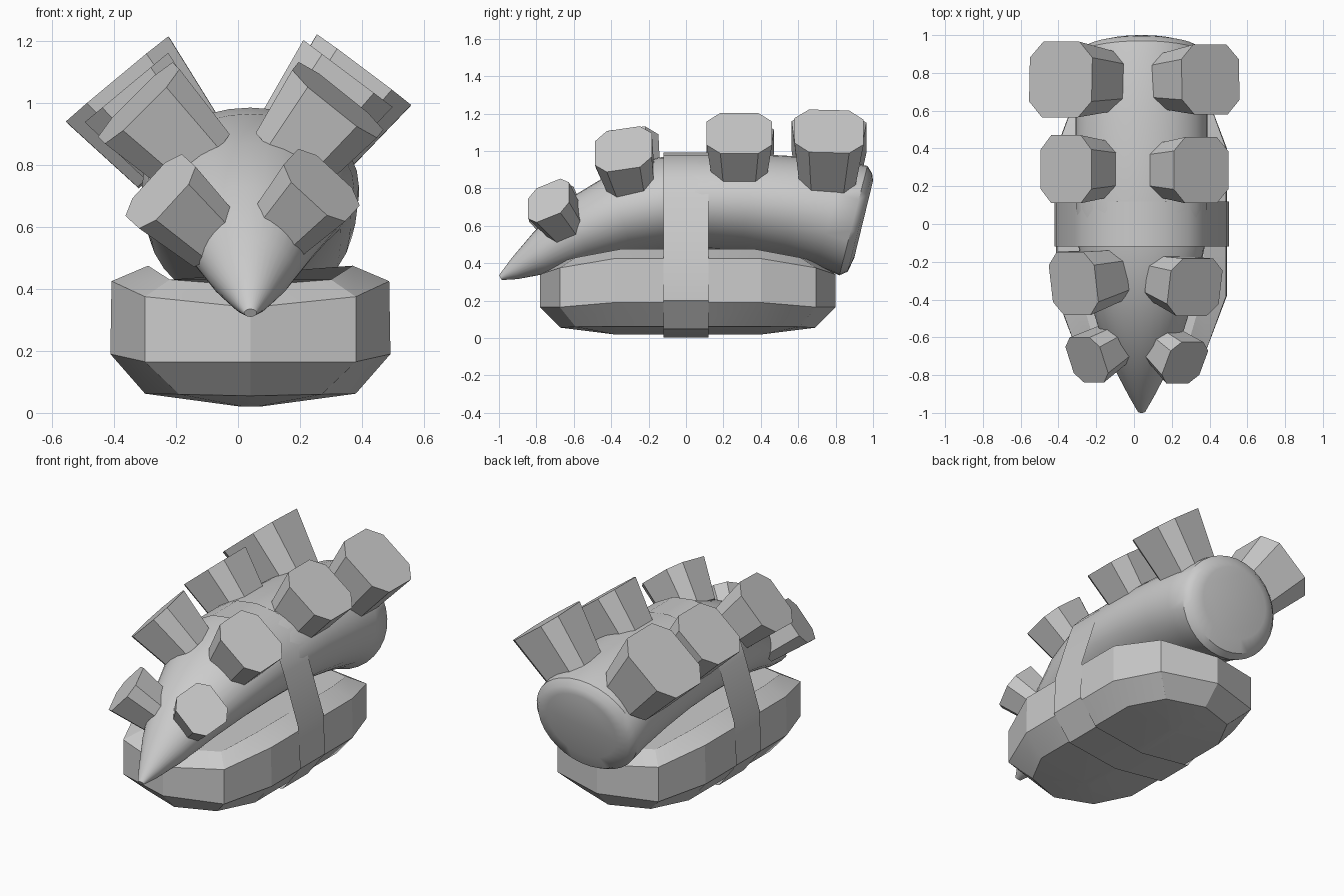
import bpy, bmesh, math
from mathutils import Vector

cube = bpy.data.objects.get("Cube")
if cube:
    bpy.data.objects.remove(cube, do_unlink=True)

CX = 0.04  # the body sits slightly to its left

grey = bpy.data.materials.new("plain_grey")
grey.use_nodes = True
grey.diffuse_color = (0.6, 0.6, 0.6, 1)
grey.node_tree.nodes["Principled BSDF"].inputs["Base Color"].default_value = (0.6, 0.6, 0.6, 1)


def loft(name, rings, angle, cap=True, closed=True):
    """Skin a list of equal-length point rings into one object."""
    bm = bmesh.new()
    rows = [[bm.verts.new(p) for p in ring] for ring in rings]
    n = len(rows[0])
    for a, b in zip(rows, rows[1:]):
        for i in range(n if closed else n - 1):
            j = (i + 1) % n
            bm.faces.new((a[i], a[j], b[j], b[i]))
    if cap:
        bm.faces.new(rows[0][::-1])
        bm.faces.new(rows[-1])
    bmesh.ops.recalc_face_normals(bm, faces=bm.faces)
    mesh = bpy.data.meshes.new(name)
    bm.to_mesh(mesh)
    bm.free()
    mesh.materials.append(grey)
    obj = bpy.data.objects.new(name, mesh)
    bpy.context.collection.objects.link(obj)
    bpy.ops.object.select_all(action='DESELECT')
    obj.select_set(True)
    bpy.context.view_layer.objects.active = obj
    bpy.ops.object.shade_smooth_by_angle(angle=math.radians(angle))
    return obj


# Tentacle: top point (y, z), bottom point (y, z), half width
SECTIONS = [
    (-1.0, .335, -.985, .31, .02), (-.93, .43, -.90, .315, .065),
    (-.82, .56, -.74, .345, .135), (-.65, .73, -.5, .41, .22),
    (-.42, .87, -.28, .455, .29), (-.15, .965, -.08, .475, .335),
    (.08, .985, .08, .48, .35), (.35, .985, .3, .465, .35),
    (.62, .97, .52, .43, .35), (.85, .945, .7, .385, .345),
    (.97, .92, .82, .335, .335), (.995, .88, .865, .355, .3),
    (1.0, .84, .9, .43, .23),
]


def section_ring(s, n=32):
    top, bottom = Vector((CX, s[0], s[1])), Vector((CX, s[2], s[3]))
    mid, up = (top + bottom) / 2, (top - bottom) / 2
    side = Vector((s[4], 0, 0))
    return [mid + side * math.cos(t) + up * math.sin(t)
            for t in (math.tau * i / n for i in range(n))]


loft("tentacle", [section_ring(s) for s in SECTIONS], 40)


# Rice block: faceted rings from the underside to the top
def rice_ring(ends, corner, side, z_end, z_corner, z_side):
    right = [(0, -ends, z_end), (corner[0], -corner[1], z_corner),
             (side[0], -side[1], z_side), (side[0], 0, z_side),
             (side[0], side[1], z_side), (corner[0], corner[1], z_corner)]
    left = [(-x, -y, z) for x, y, z in right]
    return [(CX + x, y + .01, z) for x, y, z in right + left]


loft("rice_block", [
    rice_ring(.4, (.02, .4), (.03, .38), .02, .02, .02),
    rice_ring(.68, (.23, .6), (.34, .39), .055, .06, .062),
    rice_ring(.79, (.34, .685), (.452, .39), .165, .165, .19),
    rice_ring(.79, (.34, .685), (.448, .39), .34, .375, .425),
    rice_ring(.68, (.26, .6), (.33, .36), .41, .43, .475),
], 20)

# Seaweed band: a thin ribbon around block and tentacle
half = [(0, .003), (.345, .048), (.462, .2), (.452, .44), (.352, .75), (.32, .835),
        (.25, .91), (.13, .975), (0, .993)]
outline = half + [(-x, z) for x, z in half[-2:0:-1]]
loft("seaweed_band", [[(CX + x, y, z) for x, z in outline] for y in (-.12, .12)],
     25, cap=False)


# Suckers: flared blocks with cut corners
def sucker(name, face, axis, wide, deep, length):
    face, axis = Vector(face), Vector(axis).normalized()
    v = (Vector((0, 1, 0)) - axis * axis.y).normalized()
    u = v.cross(axis)
    k = .58
    shape = [(1, -k), (1, k), (k, 1), (-k, 1), (-1, k), (-1, -k), (-k, -1), (k, -1)]
    rings = []
    for scale, depth in ((.8, length), (1, 0)):
        rings.append([face - axis * depth + u * (a * wide / 2 * scale) + v * (b * deep / 2 * scale)
                      for a, b in shape])
    loft(name, rings, 20)


# face centre, outward axis, width across, width along, length
SUCKERS = {
    "sucker_back_left": ((.405, .765, 1.105), (.6, .03, .8), .38, .37, .31),
    "sucker_back_right": ((-.388, .765, 1.075), (-.64, .03, .77), .43, .4, .31),
    "sucker_middle_left": ((.355, .285, 1.095), (.6, 0, .8), .36, .35, .29),
    "sucker_middle_right": ((-.36, .29, 1.05), (-.64, 0, .77), .35, .36, .29),
    "sucker_front_left": ((.322, -.335, 1.01), (.6, -.18, .75), .35, .31, .24),
    "sucker_front_right": ((-.32, -.315, 1.0), (-.7, -.16, .7), .34, .34, .27),
    "sucker_tip_left": ((.27, -.735, .735), (.57, -.46, .62), .27, .25, .21),
    "sucker_tip_right": ((-.25, -.72, .715), (-.68, -.4, .62), .27, .26, .24),
}
for name, spec in SUCKERS.items():
    sucker(name, *spec)
